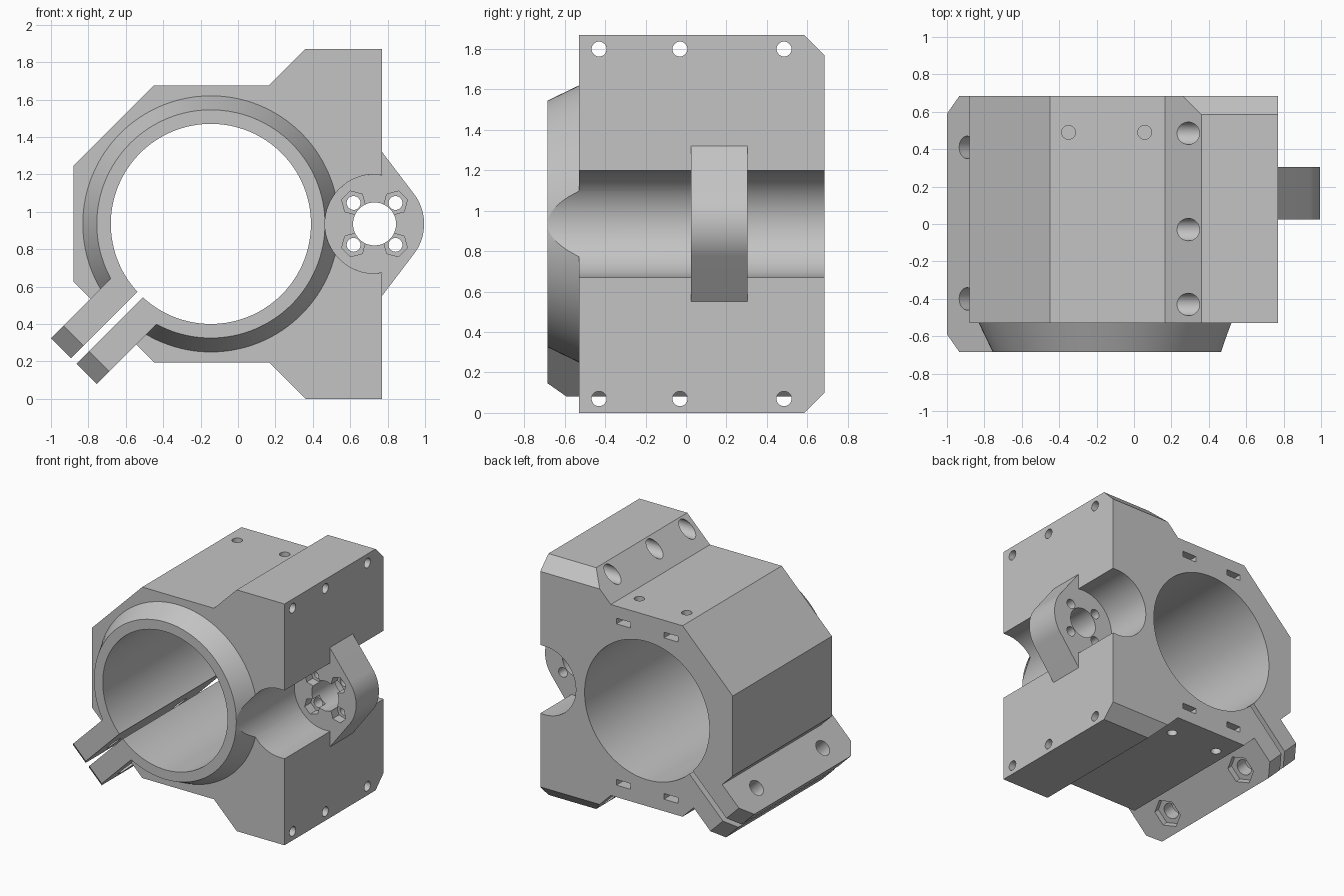
import bpy, bmesh
from math import sin, cos, pi, radians, acos, atan2, hypot
from mathutils import Vector

cube = bpy.data.objects.get("Cube")
if cube:
    bpy.data.objects.remove(cube)

X, Y, Z = Vector((1, 0, 0)), Vector((0, 1, 0)), Vector((0, 0, 1))
DOWN_LEFT = Vector((-1, 0, -1)).normalized()
UP_LEFT = Vector((-1, 0, 1)).normalized()
MID = 0.935                                  # height of the symmetry plane
BORE = Vector((-0.145, 0, MID))
HUB = Vector((0.73, 0, MID))
FRONT, FACE, BACK = -0.685, -0.53, 0.685

metal = bpy.data.materials.new("light_grey")
metal.use_nodes = True
metal.diffuse_color = (0.55, 0.55, 0.55, 1)
metal.node_tree.nodes["Principled BSDF"].inputs["Base Color"].default_value = (0.55, 0.55, 0.55, 1)


def loft(name, origin, u, v, w, start, end, lo, hi):
    """Solid between two outlines in the u-v plane, from lo to hi along w."""
    bm = bmesh.new()
    rings = [[bm.verts.new(origin + u * a + v * b + w * h) for a, b in pts]
             for pts, h in ((start, lo), (end, hi))]
    n = len(start)
    for i in range(n):
        j = (i + 1) % n
        bm.faces.new((rings[0][i], rings[0][j], rings[1][j], rings[1][i]))
    bm.faces.new(rings[0][::-1])
    bm.faces.new(rings[1])
    bmesh.ops.recalc_face_normals(bm, faces=bm.faces)
    mesh = bpy.data.meshes.new(name)
    bm.to_mesh(mesh)
    bm.free()
    mesh.materials.append(metal)
    ob = bpy.data.objects.new(name, mesh)
    bpy.context.scene.collection.objects.link(ob)
    return ob


def ring(r, n=32, turn=0.0):
    return [(r * cos(turn + 2 * pi * i / n), r * sin(turn + 2 * pi * i / n)) for i in range(n)]


def prism(name, origin, u, v, w, pts, lo, hi):
    return loft(name, origin, u, v, w, pts, pts, lo, hi)


def box(a0, a1, b0, b1):
    return [(a0, b0), (a1, b0), (a1, b1), (a0, b1)]


def combine(target, tool, operation="DIFFERENCE"):
    tool.hide_render = True
    mod = target.modifiers.new("cut", "BOOLEAN")
    mod.operation, mod.solver, mod.object = operation, "EXACT", tool
    bpy.context.view_layer.objects.active = target
    bpy.ops.object.modifier_apply(modifier=mod.name)
    bpy.data.objects.remove(tool)


def cut(target, *args):
    combine(target, prism("cutter", *args))


# Main body: mirrored outline
upper = [(0.77, 1.87), (0.36, 1.87), (0.165, 1.675), (-0.45, 1.675), (-0.88, 1.245)]
outline = upper + [(x, 2 * MID - z) for x, z in reversed(upper)]
O = Vector((0, 0, 0))
body = prism("clamp_body", O, X, Z, Y, outline, FACE, BACK)

# Tapered front collar
combine(body, loft("collar", BORE, X, Z, Y, ring(0.61, 128), ring(0.709, 128), FRONT, -0.48), "UNION")

# Clamp jaws with chamfered tips
jaw = [(0.45, FRONT), (0.942, FRONT), (1.036, -0.59), (1.036, 0.59), (0.942, BACK), (0.45, BACK)]
combine(body, prism("jaws", BORE, DOWN_LEFT, Y, UP_LEFT, jaw, -0.173, 0.173), "UNION")

# Main bore, slit and rod groove
cut(body, BORE, X, Z, Y, ring(0.535, 128), -1, 1)
cut(body, BORE, DOWN_LEFT, UP_LEFT, Y, box(0.3, 1.2, -0.021, 0.021), -1, 1)
groove = [(0.2, -0.265), (0.2, 0.265)] + [
    (0.265 * cos(a), 0.265 * sin(a)) for a in (pi / 2 + pi * i / 48 for i in range(49))]
cut(body, HUB, X, Z, Y, groove, -1, 1)

# Jaw bolts with hexagonal nut pockets
for y in (-0.4, 0.41):
    at = BORE + DOWN_LEFT * 0.884 + Y * y
    cut(body, at, DOWN_LEFT, Y, UP_LEFT, ring(0.06), -0.4, 0.4)
    cut(body, at, DOWN_LEFT, Y, UP_LEFT, ring(0.11, 6), -0.4, -0.125)

for side in (1, -1):
    # Rear chamfers of the flange
    wedge = [(0.485, side * 1.035), (0.785, side * 0.735), (0.785, side * 1.035)]
    cut(body, Z * MID, Y, Z, X, wedge, 0.1, 0.9)
    # Flange bolt holes with counterbores
    for y in (-0.43, -0.03, 0.485):
        at = Vector((0, y, MID + side * 0.865))
        cut(body, at, Y, Z, X, ring(0.037), 0.1, 0.9)
        cut(body, at, Y, Z, X, ring(0.06), 0.1, 0.6)
    # Small screw holes and their nut slots
    for x in (-0.35, 0.057):
        cut(body, Vector((x, 0.49, MID)), X, Y, Z * side, ring(0.037), 0.57, 0.9)
        cut(body, Vector((x, 0, MID)), X, Z * side, Y, box(-0.06, 0.06, 0.603, 0.647), 0.43, 0.8)

# Holder plate: round hub with tangent edges running to the flange
R, px, pz = 0.265, 0.04, 0.385
tangent = atan2(pz, px) - acos(R / hypot(px, pz))
nose = [(R * cos(a), R * sin(a)) for a in (tangent * (i / 12 - 1) for i in range(25))]
corner = atan2((R * R - px * px) ** 0.5, px)
rear = [(R * cos(a), R * sin(a)) for a in
        (corner + (2 * pi - 2 * corner) * i / 48 for i in range(49))]
holder = prism("holder_plate", HUB, X, Z, Y, nose + [(px, pz)] + rear + [(px, -pz)], 0.025, 0.305)
cut(holder, HUB, X, Z, Y, ring(0.115, 48), -1, 1)
for sx in (-1, 1):
    for sz in (-1, 1):
        at = HUB + X * sx * 0.112 + Z * sz * 0.112
        cut(holder, at, X, Z, Y, ring(0.037), -1, 1)
        cut(holder, at, X, Z, Y, ring(0.066, 6, radians(45 * sx * sz + 30)), -1, 0.1)

# Smooth the round surfaces and keep edges sharp
for ob in bpy.context.selected_objects:
    ob.select_set(False)
for ob in (body, holder):
    ob.select_set(True)
bpy.context.view_layer.objects.active = body
bpy.ops.object.shade_smooth_by_angle(angle=radians(20))
